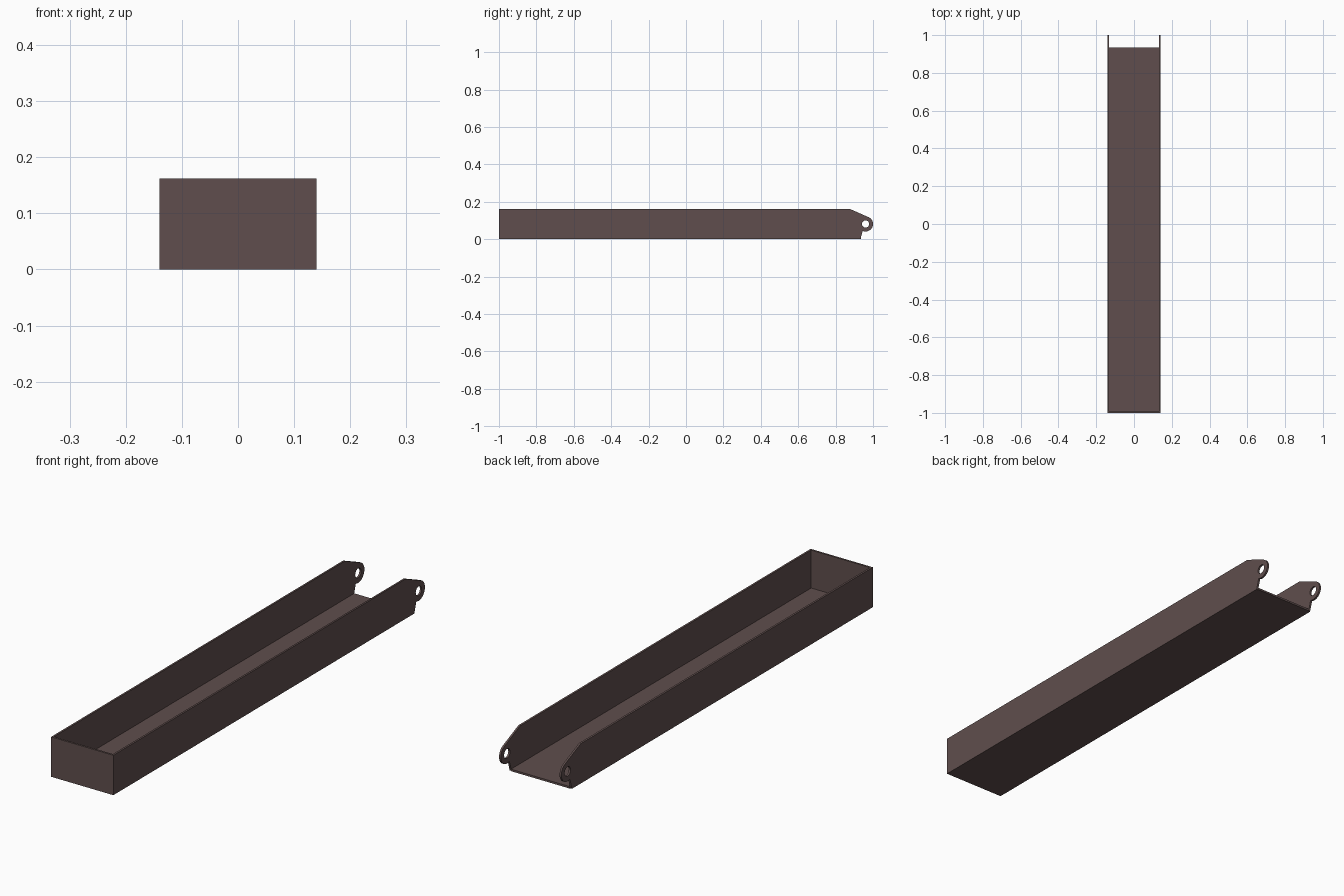
import bpy
import math
from mathutils import Matrix

if "Cube" in bpy.data.objects:
    bpy.data.objects.remove(bpy.data.objects["Cube"])

HALF_W, HEIGHT, THICK = 0.14, 0.162, 0.008
EYE_Y, EYE_Z, EYE_R, HOLE_R = 0.96, 0.081, 0.04, 0.019

steel = bpy.data.materials.new("dark_brown_steel")
steel.diffuse_color = (0.115, 0.076, 0.074, 1)
steel.use_nodes = True
steel.node_tree.nodes["Principled BSDF"].inputs["Base Color"].default_value = steel.diffuse_color


def arc(radius, start, end, steps):
    angles = [math.radians(start + (end - start) * i / steps) for i in range(steps + 1)]
    return [(EYE_Y + radius * math.cos(a), EYE_Z + radius * math.sin(a)) for a in angles]


def plate(name, x, outlines):
    """Extrude (y, z) outlines along x, inner outlines become holes."""
    curve = bpy.data.curves.new(name, 'CURVE')
    curve.dimensions, curve.fill_mode = '2D', 'BOTH'
    curve.extrude = THICK / 2
    for points in outlines:
        spline = curve.splines.new('POLY')
        spline.points.add(len(points) - 1)
        for p, (y, z) in zip(spline.points, points):
            p.co = (y, z, 0, 1)
        spline.use_cyclic_u = True
    obj = bpy.data.objects.new(name, curve)
    bpy.context.collection.objects.link(obj)
    bpy.ops.object.select_all(action='DESELECT')
    obj.select_set(True)
    bpy.context.view_layer.objects.active = obj
    bpy.ops.object.convert(target='MESH')
    obj = bpy.context.object
    # profile axes to world y, z; extrusion to x
    obj.data.transform(Matrix(((0, 0, 1, x), (1, 0, 0, 0), (0, 1, 0, 0), (0, 0, 0, 1))))
    obj.data.materials.clear()
    obj.data.materials.append(steel)
    bpy.ops.object.shade_smooth_by_angle(angle=math.radians(30))


def box(name, lo, hi):
    bpy.ops.mesh.primitive_cube_add(size=1)
    obj = bpy.context.object
    obj.name = name
    size = [b - a for a, b in zip(lo, hi)]
    mid = [(a + b) / 2 for a, b in zip(lo, hi)]
    obj.data.transform(Matrix.Translation(mid) @ Matrix.Diagonal((*size, 1)))
    obj.data.materials.append(steel)


# Side walls with a rounded pivot eye at the back
outline = [(-1, 0), (0.932, 0)] + arc(EYE_R, -112, 66, 24) + [(0.875, HEIGHT), (-1, HEIGHT)]
hole = arc(HOLE_R, 0, 360, 32)[:-1]
for side, s in (("left", -1), ("right", 1)):
    plate(side + "_wall", s * (HALF_W - THICK / 2), [outline, hole])

# Floor and closed front end
inner = HALF_W - THICK
box("floor", (-inner, -1, 0), (inner, 0.935, THICK))
box("front_wall", (-inner, -1, THICK), (inner, -1 + THICK, HEIGHT))
